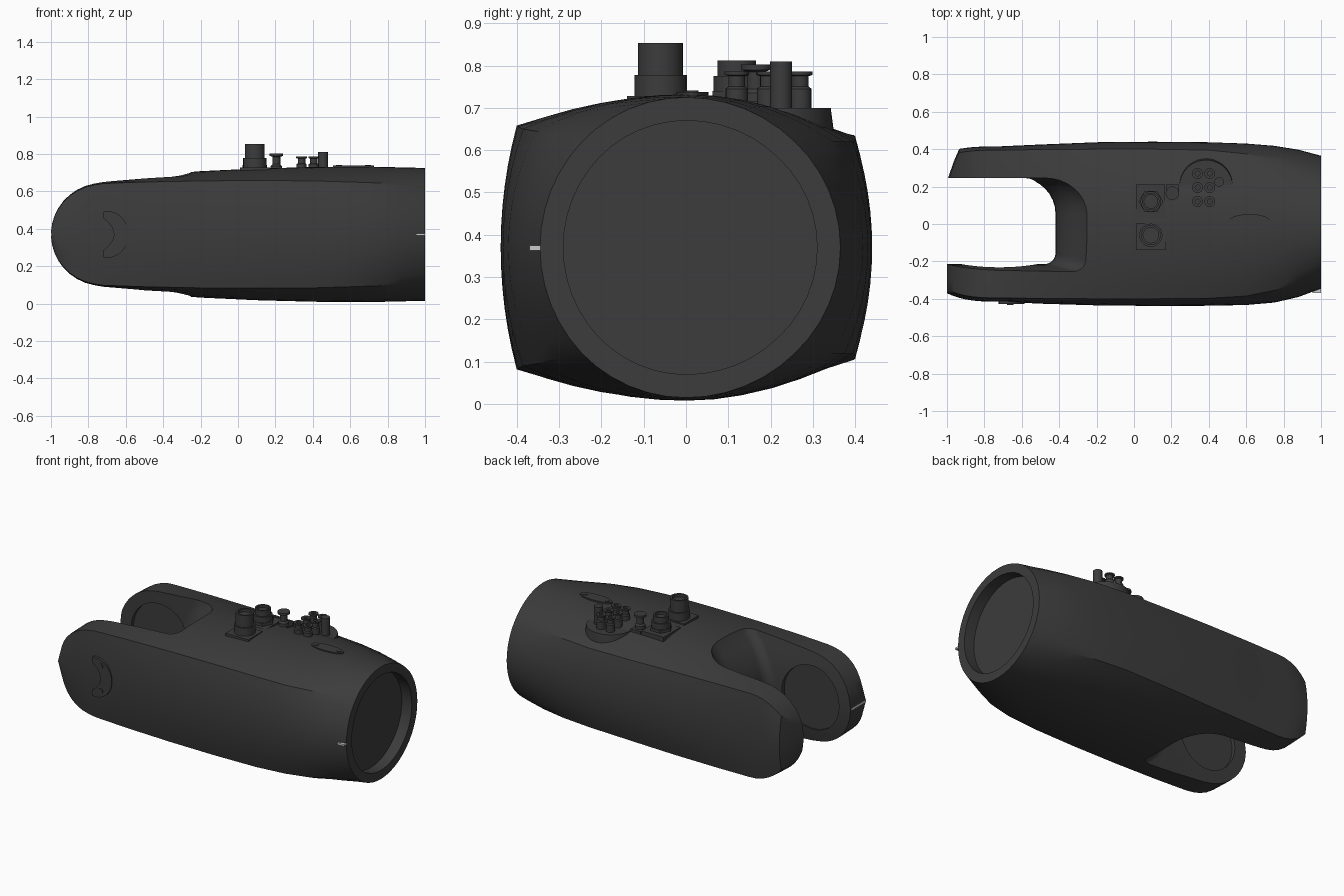
import bpy, bmesh, math
from mathutils import Vector

if "Cube" in bpy.data.objects:
    bpy.data.objects.remove(bpy.data.objects["Cube"])

ZC = 0.37


def material(name, c):
    m = bpy.data.materials.new(name)
    m.diffuse_color = (c, c, c, 1)
    m.use_nodes = True
    m.node_tree.nodes["Principled BSDF"].inputs["Base Color"].default_value = m.diffuse_color
    return m


DARK = material("dark_grey", 0.045)
LIGHT = material("light_grey", 0.75)


def finish(name, bm, mat=DARK, smooth=True):
    bmesh.ops.recalc_face_normals(bm, faces=bm.faces)
    me = bpy.data.meshes.new(name)
    bm.to_mesh(me)
    bm.free()
    ob = bpy.data.objects.new(name, me)
    bpy.context.collection.objects.link(ob)
    me.materials.append(mat)
    if smooth:
        shade(ob)
    return ob


def shade(ob):
    bpy.ops.object.select_all(action='DESELECT')
    ob.select_set(True)
    bpy.context.view_layer.objects.active = ob
    bpy.ops.object.shade_smooth_by_angle(angle=math.radians(28))


def loft(rings):
    """Skin equal-length closed rings and cap both ends."""
    bm = bmesh.new()
    vs = [[bm.verts.new(p) for p in r] for r in rings]
    n = len(rings[0])
    for a, b in zip(vs, vs[1:]):
        for i in range(n):
            bm.faces.new((a[i], a[(i + 1) % n], b[(i + 1) % n], b[i]))
    bm.faces.new(vs[0])
    bm.faces.new(vs[-1])
    return bm


def turned(name, x, y, profile, n=20):
    """Upright turned part from (radius, z) pairs."""
    rings = [[(x + r * math.cos(2 * math.pi * i / n), y + r * math.sin(2 * math.pi * i / n), z)
              for i in range(n)] for r, z in profile]
    return finish(name, loft(rings))


def box(name, lo, hi, mat=DARK):
    xy = [(lo[0], lo[1]), (hi[0], lo[1]), (hi[0], hi[1]), (lo[0], hi[1])]
    return finish(name, loft([[(*p, z) for p in xy] for z in (lo[2], hi[2])]), mat, False)


def y_disc(name, x, z, r, y0, y1, n=32):
    return finish(name, loft([[(x + r * math.cos(2 * math.pi * i / n), y,
                                z + r * math.sin(2 * math.pi * i / n)) for i in range(n)]
                              for y in (y0, y1)]))


# main housing: quarter sections made of a crown arc and a side arc meeting at a crease
def arc(c, apex, n=6):
    """Points (along, height) from the apex down to corner c."""
    s = max(apex - c[1], 1e-4)
    r = (c[0] ** 2 + s * s) / (2 * s)
    a = math.asin(min(1, c[0] / r))
    return [(r * math.sin(a * i / n), apex - r + r * math.cos(a * i / n)) for i in range(n + 1)]


def quarter(h, w, cy, cz):
    top = arc((cy, cz), h)
    side = [(b, a) for a, b in arc((cz, cy), w)]
    return top + side[-2::-1]


def section(x, h, wf, wb, cf, cb):
    f, b = quarter(h, wf, *cf), quarter(h, wb, *cb)
    ring = [(y, z) for y, z in b] + [(y, -z) for y, z in b[-2::-1]]
    ring += [(-y, -z) for y, z in f[1:]] + [(-y, z) for y, z in f[-2:0:-1]]
    return [(x, y, ZC + z) for y, z in ring]


rings = []
for deg in (87, 78, 69, 60, 50, 40, 30, 20, 10):
    t = math.radians(deg)
    x, h = -0.72 - 0.28 * math.sin(t), 0.28 * math.cos(t)
    wf = 0.415 - 0.045 * math.sin(t) ** 3
    wb = 0.415 - 0.03 * math.sin(t) ** 3 - max(0, -0.94 - x) * 2.6
    rings.append(section(x, h, wf, wb, (wf - 0.02, h * 0.96), (wb - 0.02, h * 0.95)))
for row in (
        (-0.72, 0.285, 0.415, 0.415, (0.395, 0.272), (0.395, 0.265)),
        (-0.5, 0.312, 0.426, 0.425, (0.398, 0.280), (0.398, 0.265)),
        (-0.2, 0.338, 0.435, 0.437, (0.40, 0.286), (0.40, 0.262)),
        (0.1, 0.352, 0.438, 0.44, (0.40, 0.288), (0.40, 0.255)),
        (0.4, 0.360, 0.437, 0.437, (0.397, 0.286), (0.395, 0.25)),
        (0.6, 0.362, 0.433, 0.43, (0.385, 0.28), (0.375, 0.25)),
        (0.75, 0.361, 0.42, 0.418, (0.355, 0.275), (0.345, 0.25)),
        (0.88, 0.358, 0.39, 0.397, (0.305, 0.262), (0.305, 0.25)),
        (1.0, 0.355, 0.345, 0.365, (0.246, 0.25), (0.257, 0.25))):
    rings.append(section(*row))
# recessed round opening at the wide end
for x in (1.0, 0.93):
    rings.append([(x, 0.01 + (p[1] - 0.01) * 0.845, ZC + (p[2] - ZC) * 0.845) for p in rings[17]])
housing = finish("arm_housing", loft(rings), smooth=False)


# fork slot: rounded outline whose inner wall bulges at mid height
def slot_ring(z):
    d = min(1, abs(z - ZC) / 0.33)
    xe = -0.24 - 0.18 * (1 - d * d)
    yf, yb, rf, rb = -0.215 - 0.045 * d * d, 0.245, 0.06, 0.19
    pts = [(-1.2, yf, z)]
    for (r, y, a0) in ((rf, yf + rf, -90), (rb, yb - rb, 0)):
        for i in range(9):
            a = math.radians(a0 + 90 * i / 8)
            pts.append((xe - r + r * math.cos(a), y + r * math.sin(a), z))
    return pts + [(-1.2, yb, z)]


slot = finish("slot_cutter", loft([slot_ring(ZC - 0.45 + 0.05 * i) for i in range(19)]), smooth=False)
socket = y_disc("socket_cutter", -0.72, ZC, 0.20, -0.24, 0.27, 40)
for cutter in (slot, socket):
    cutter.hide_render = True
    mod = housing.modifiers.new("cut", 'BOOLEAN')
    mod.operation = 'DIFFERENCE'
    mod.solver = 'EXACT'
    mod.object = cutter
    bpy.ops.object.select_all(action='DESELECT')
    bpy.context.view_layer.objects.active = housing
    housing.select_set(True)
    bpy.ops.object.modifier_apply(modifier=mod.name)
    bpy.data.objects.remove(cutter)
shade(housing)

# alignment marks
box("wide_end_mark", (0.955, -0.37, 0.363), (1.0, -0.343, 0.375), LIGHT)
box("fork_end_mark", (-1.0, -0.372, 0.363), (-0.985, -0.225, 0.375), LIGHT)

# crescent cover on the front prong
outer = [(-0.70 + 0.115 * math.cos(a), ZC + 0.125 * math.sin(a))
         for a in (math.radians(-100 + 200 * i / 20) for i in range(21))]
inner = [(-0.725 + 0.062 * math.cos(a) ** 2, ZC + 0.09 * math.sin(a))
         for a in (math.radians(80 - 160 * i / 12) for i in range(13))]
finish("crescent_cover", loft([[(x, y, z) for x, z in outer + inner] for y in (-0.40, -0.428)]))
for z in (0.45, 0.29):
    y_disc("cover_screw", -0.662, z, 0.017, -0.42, -0.432, 12)

# tall connector
box("tall_connector_plate", (0.01, -0.14, 0.69), (0.17, 0.003, 0.728))
turned("tall_connector", 0.09, -0.06,
       [(0.062, 0.72), (0.062, 0.778), (0.053, 0.778), (0.053, 0.853), (0.041, 0.853), (0.041, 0.835)], 24)

# short connector with hexagonal collar
box("short_connector_plate", (0.01, 0.04, 0.68), (0.165, 0.21, 0.722))
turned("hex_collar", 0.09, 0.12, [(0.066, 0.71), (0.066, 0.74)], 6)
turned("short_connector", 0.09, 0.12,
       [(0.055, 0.72), (0.055, 0.775), (0.046, 0.775), (0.046, 0.812), (0.036, 0.812), (0.036, 0.795)], 24)

# small spool fitting
box("spool_plate", (0.17, 0.10, 0.67), (0.24, 0.21, 0.715))
turned("spool_fitting", 0.205, 0.165,
       [(0.03, 0.70), (0.03, 0.735), (0.021, 0.745), (0.021, 0.785), (0.036, 0.79), (0.036, 0.803)], 18)

# round manifold with six ports and a plug
turned("manifold", 0.385, 0.2, [(0.15, 0.60), (0.15, 0.64), (0.142, 0.70)], 40)
for x in (0.34, 0.405):
    for y in (0.12, 0.195, 0.27):
        turned("port", x, y, [(0.027, 0.69), (0.027, 0.745), (0.02, 0.75), (0.02, 0.775),
                              (0.029, 0.778), (0.029, 0.786), (0.013, 0.786), (0.013, 0.77)], 16)
turned("plug", 0.455, 0.225, [(0.026, 0.69), (0.026, 0.81)], 16)

# oval inspection plate with two screws
n = 32
finish("oval_plate", loft([[(0.617 + 0.11 * math.cos(2 * math.pi * i / n),
                             0.015 + 0.038 * math.sin(2 * math.pi * i / n), z)
                            for i in range(n)] for z in (0.71, 0.738)]))
for x in (0.54, 0.695):
    turned("plate_screw", x, 0.015, [(0.015, 0.73), (0.015, 0.741)], 12)
